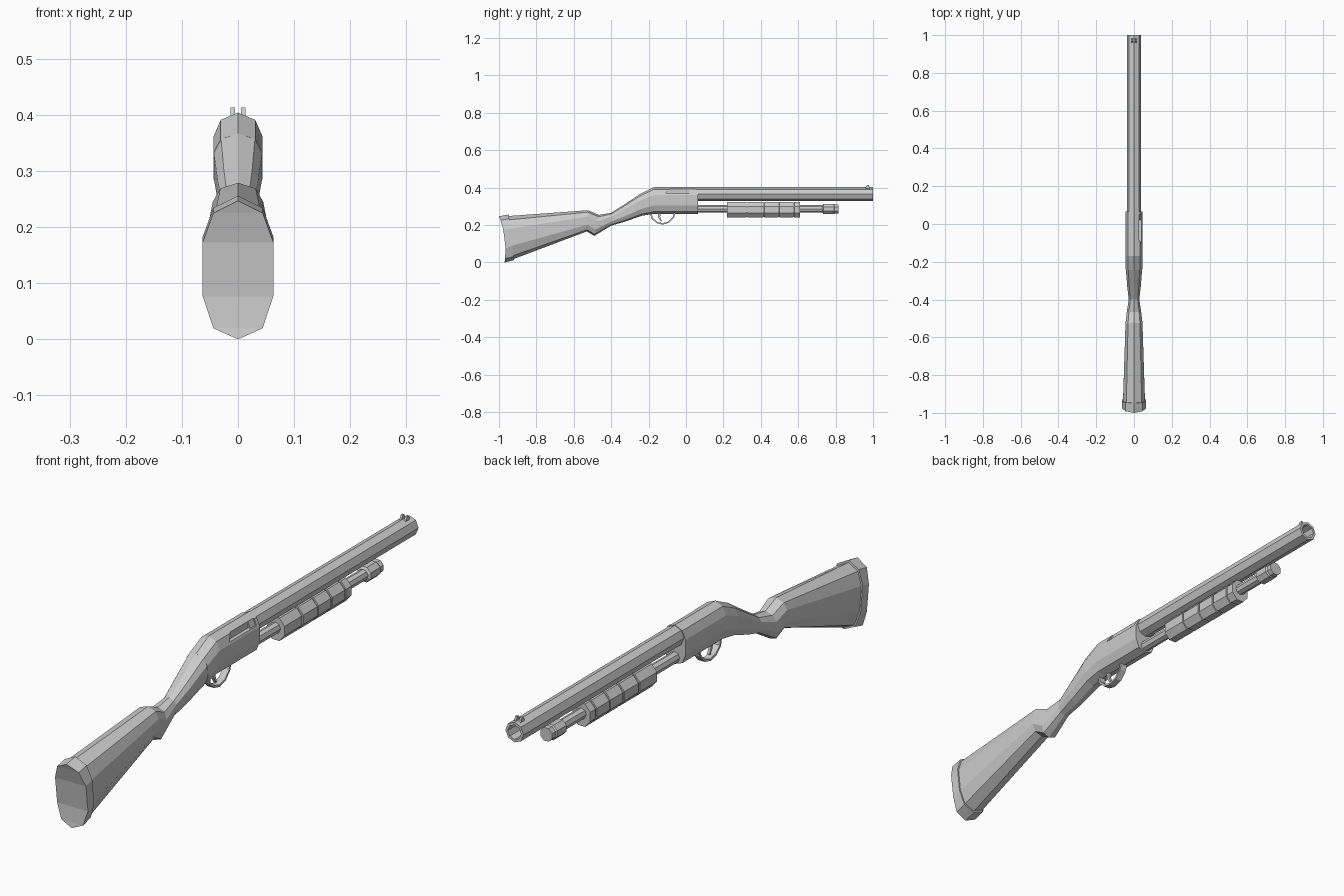
import bpy, bmesh, math
from mathutils import Vector

if "Cube" in bpy.data.objects:
    bpy.data.objects.remove(bpy.data.objects["Cube"])


def finish(name, bm):
    bmesh.ops.recalc_face_normals(bm, faces=bm.faces)
    me = bpy.data.meshes.new(name)
    bm.to_mesh(me)
    bm.free()
    ob = bpy.data.objects.new(name, me)
    bpy.context.collection.objects.link(ob)
    return ob


# Ten-sided cross-section: (fraction of half width, fraction of height), right side
SECTION = [(0, 1), (.7, .91), (1, .70), (1, .31), (.7, .08), (0, 0)]


def loft(name, stations):
    """stations: (top y, top z, bottom y, bottom z, half width, bow along y)"""
    bm = bmesh.new()
    rings = []
    for yt, zt, yb, zb, w, bow in stations:
        pts = SECTION + [(-x, t) for x, t in SECTION[-2:0:-1]]
        rings.append([bm.verts.new((x * w, yb + (yt - yb) * t + bow * 4 * t * (1 - t),
                                    zb + (zt - zb) * t)) for x, t in pts])
    for a, b in zip(rings, rings[1:]):
        for i in range(10):
            j = (i + 1) % 10
            bm.faces.new((a[i], a[j], b[j], b[i]))
    # end caps as horizontal strips
    for r in (rings[0], rings[-1]):
        bm.faces.new((r[0], r[1], r[9]))
        for i in range(1, 4):
            bm.faces.new((r[i], r[i + 1], r[9 - i], r[10 - i]))
        bm.faces.new((r[4], r[5], r[6]))
    return finish(name, bm)


def lathe(name, profile, z, sides=8, phase=0.0, sx=1.0):
    """Turn a (y, radius) profile around the y axis at height z."""
    bm = bmesh.new()
    rings = []
    for y, r in profile:
        rings.append([bm.verts.new((sx * r * math.sin(phase + k * math.tau / sides), y,
                                    z + r * math.cos(phase + k * math.tau / sides)))
                      for k in range(sides)])
    for a, b in zip(rings, rings[1:]):
        for i in range(sides):
            j = (i + 1) % sides
            bm.faces.new((a[i], a[j], b[j], b[i]))
    bm.faces.new(rings[0])
    bm.faces.new(rings[-1])
    return finish(name, bm)


def plate(name, outline, x0, x1):
    """Extrude a (y, z) outline between two x positions."""
    bm = bmesh.new()
    f = bm.faces.new([bm.verts.new((x0, y, z)) for y, z in outline])
    ext = bmesh.ops.extrude_face_region(bm, geom=[f])["geom"]
    bmesh.ops.translate(bm, vec=(x1 - x0, 0, 0),
                        verts=[v for v in ext if isinstance(v, bmesh.types.BMVert)])
    return finish(name, bm)


# Stock with grip
loft("butt_pad", [(-1.0, .247, -.97, 0, .063, .017),
                  (-.948, .256, -.92, .012, .063, 0)])
loft("stock", [(-.95, .248, -.922, .018, .058, 0),
               (-.525, .279, -.53, .166, .045, 0),
               (-.465, .254, -.49, .142, .039, 0),
               (-.40, .265, -.40, .197, .028, 0),
               (-.33, .31, -.33, .217, .036, 0),
               (-.245, .367, -.235, .25, .043, 0)])

# Receiver with ejection port on the right
receiver = loft("receiver", [(-.245, .367, -.235, .25, .044, 0),
                             (-.17, .404, -.17, .26, .044, 0),
                             (.065, .404, .065, .26, .044, 0)])
cutter = plate("port_cutter", [(-.11, .368), (.05, .368), (.05, .41), (-.07, .41)], .027, .08)
cutter.hide_render = True
cutter.hide_set(True)
mod = receiver.modifiers.new("port", "BOOLEAN")
mod.operation = "DIFFERENCE"
mod.solver = "EXACT"
mod.object = cutter

# Barrel with open bore
lathe("barrel", [(.02, .037), (1, .037), (1, .027), (.85, .027)], .365)

# Magazine tube and its cap
lathe("magazine_tube", [(.05, .02), (.76, .02)], .286)
lathe("magazine_cap", [(.73, .022), (.735, .03), (.79, .03), (.795, .026), (.815, .026)],
      .286, phase=math.pi / 8)

# Pump handle with grooves
R, G = .0455, .041
pump = [(.22, R)]
for y in (.325, .415, .495, .575):
    pump += [(y - .004, R), (y - .003, G), (y + .003, G), (y + .004, R)]
pump.append((.61, R))
lathe("pump_handle", pump, .282, phase=math.pi / 8, sx=.86)

# Trigger guard: a bent strip
path = [(-.192, .268), (-.186, .235), (-.158, .21), (-.125, .202),
        (-.09, .212), (-.064, .24), (-.055, .268)]
centre = Vector((-.123, .268))
inner = [centre + (Vector(p) - centre) * .88 for p in path]
plate("trigger_guard", path + [tuple(p) for p in reversed(inner)], -.013, .013)

# Trigger
plate("trigger", [(-.152, .268), (-.148, .24), (-.135, .218), (-.13, .221),
                  (-.138, .243), (-.136, .268)], -.005, .005)

# Front sight prongs
for side, s in (("left", -1), ("right", 1)):
    plate("front_sight_" + side, [(.955, .39), (.985, .39), (.978, .413), (.968, .413)],
          s * .005, s * .013)
